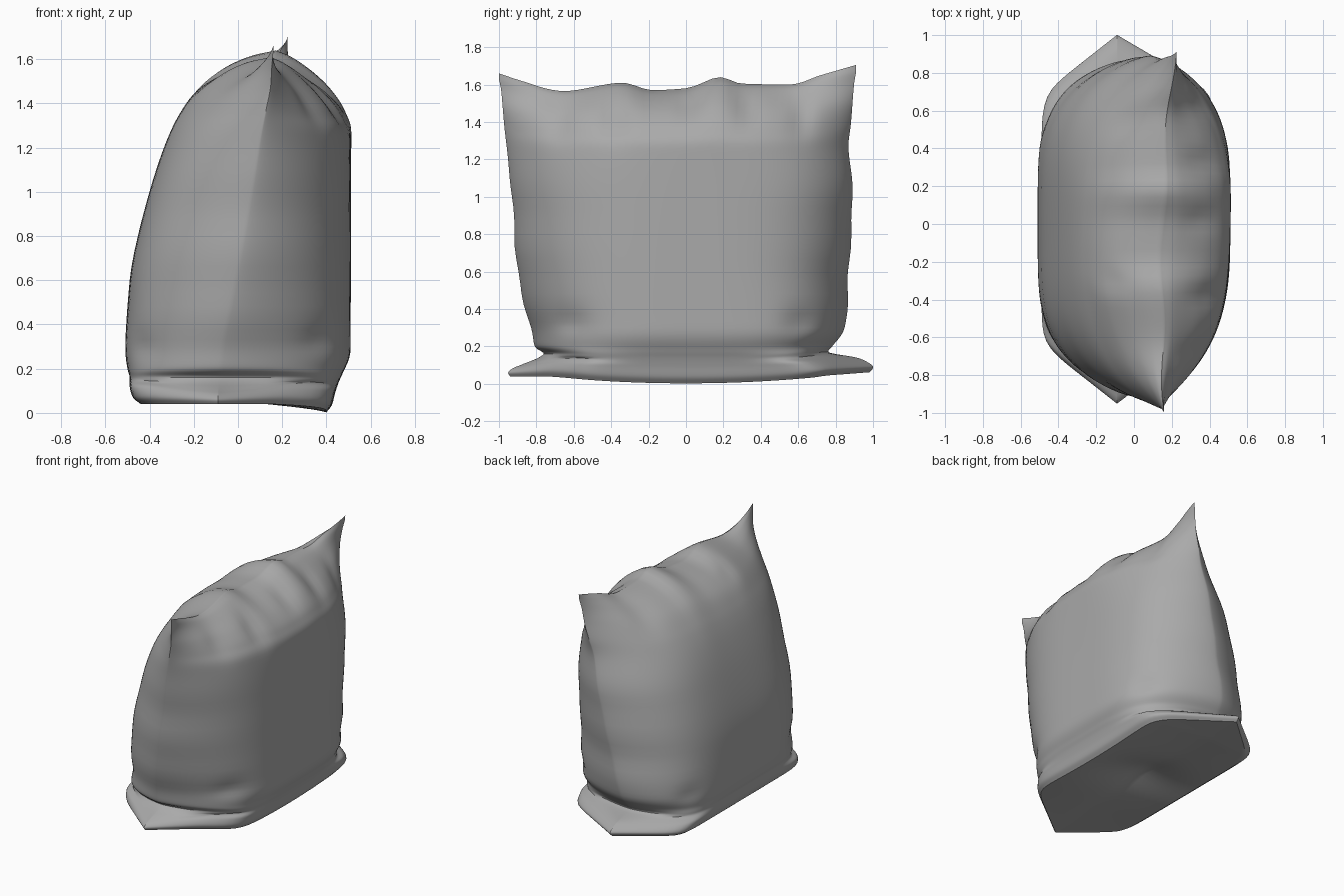
import bpy, bmesh, math

if "Cube" in bpy.data.objects:
    bpy.data.objects.remove(bpy.data.objects["Cube"])

# Horizontal sections, bottom to top:
# z, left x, right x, seam x, front y, back y, lens power p, lens power q
ROWS = [
    (0.04, -0.44, 0.40, -0.09, -0.94, 0.98, 6.0, 1.0),
    (0.07, -0.475, 0.425, -0.09, -0.95, 1.00, 6.0, 0.95),
    (0.12, -0.49, 0.44, -0.09, -0.91, 0.93, 6.0, 0.9),
    (0.16, -0.49, 0.455, -0.08, -0.76, 0.76, 6.5, 0.7),
    (0.20, -0.50, 0.475, -0.08, -0.81, 0.79, 5.2, 0.7),
    (0.30, -0.51, 0.51, -0.07, -0.83, 0.85, 4.5, 0.7),
    (0.60, -0.49, 0.51, -0.01, -0.90, 0.87, 4.0, 0.7),
    (1.00, -0.40, 0.51, 0.06, -0.93, 0.89, 3.7, 0.72),
    (1.26, -0.31, 0.51, 0.10, -0.96, 0.87, 3.1, 0.78),
    (1.36, -0.26, 0.48, 0.12, -0.97, 0.88, 2.7, 0.84),
    (1.46, -0.19, 0.405, 0.14, -0.98, 0.89, 2.3, 0.9),
    (1.54, -0.08, 0.30, 0.145, -0.99, 0.90, 1.9, 1.0),
    (1.58, 0.03, 0.22, 0.15, -1.00, 0.91, 1.6, 1.0),
    (1.60, 0.15, 0.15, 0.15, -1.00, 0.91, 1.6, 1.0),
]
# Height of the gathered top seam along y
TOP = [(-1.0, 1.66), (-0.88, 1.62), (-0.65, 1.565), (-0.35, 1.61), (-0.18, 1.57), (0.0, 1.58),
       (0.18, 1.64), (0.3, 1.605), (0.55, 1.60), (0.72, 1.65), (0.91, 1.705)]
# Dents in the cloth: y, z, size y, size z, depth, side (1 right, -1 left)
DENTS = [(-0.38, 1.46, 0.07, 0.12, 0.14, 1), (-0.68, 1.45, 0.07, 0.12, 0.12, 1),
         (0.02, 1.52, 0.06, 0.08, 0.14, 1), (0.33, 1.50, 0.06, 0.10, 0.14, 1),
         (0.62, 1.46, 0.06, 0.12, 0.12, 1), (0.55, 1.5, 0.08, 0.1, 0.1, -1),
         (-0.3, 1.53, 0.06, 0.07, 0.1, -1), (-0.62, 0.33, 0.09, 0.06, 0.05, 1),
         (0.62, 0.33, 0.09, 0.06, 0.05, 1), (-0.6, 0.3, 0.09, 0.06, 0.04, -1),
         (0.6, 0.3, 0.09, 0.06, 0.04, -1)]
N, STEPS = 64, 6


def smooth_rows(rows, steps):
    """Monotone cubic interpolation between rows."""
    def slope(i, c):
        if i in (0, len(rows) - 1):
            j = max(i, 1)
            return rows[j][c] - rows[j - 1][c]
        a, b = rows[i][c] - rows[i - 1][c], rows[i + 1][c] - rows[i][c]
        return 2 * a * b / (a + b) if a * b > 0 else 0
    out = []
    for i in range(len(rows) - 1):
        for k in range(steps):
            s = k / steps
            out.append([rows[i][c] * (2*s**3 - 3*s*s + 1) + slope(i, c) * (s**3 - 2*s*s + s)
                        + rows[i + 1][c] * (3*s*s - 2*s**3) + slope(i + 1, c) * (s**3 - s*s)
                        for c in range(len(rows[0]))])
    return out + [list(rows[-1])]


TOP_FINE = smooth_rows(TOP, 8)


def top_height(y):
    for (a, za), (b, zb) in zip(TOP_FINE, TOP_FINE[1:]):
        if y <= b:
            return za + (zb - za) * max(0, (y - a) / (b - a))
    return TOP_FINE[-1][1]


def point(row, t, side, k=1.0):
    """Point on a section; k below 1 shrinks it toward the bottom seam."""
    z, xl, xr, xs, y0, y1, p, q = row
    rise = z / 1.6
    jitter = 0.008 * math.sin(z * 19) * min(1, z * 2) * (1 - rise)
    y = (y0 + y1) / 2 + t * ((y1 - y0) / 2 + jitter)
    lean = side > 0 and t < 0           # flatter front right face
    f = max(0.0, 1 - abs(t) ** (p * (0.8 if lean else 1))) ** q
    # straight-edged folded ears at the base
    ear = min(1, max(0, (0.155 - z) / 0.03))
    r = max(1e-4, (1 - abs(t)) / (0.4 if lean else 0.31))
    f += ((1 + r ** -8) ** -0.125 - f) * ear
    for dy, dz, sy, sz, depth, s in DENTS:
        if s == side:
            f *= 1 - depth * math.exp(-((y - dy) / sy) ** 2 - ((z - dz) / sz) ** 2)
    seam = xs + (0.025 * t + 0.04 * t * t) * rise ** 3 + 0.012 * math.sin(y * 9) * rise ** 8
    x = seam + ((xr if side > 0 else xl) - xs) * f * k
    if side < 0:
        x = min(x, seam)
    low = max(0, 1 - z / 0.3)
    z += (top_height(y) - 1.6) * rise ** 9
    # underside: sags along the right edge, drawn in at the middle, back ear lifted
    if side > 0:
        z -= 0.042 * low ** 0.8 * f * k * max(0, 1 - (y / 0.75) ** 2)
    z += 0.025 * low * max(0, t - 0.7) / 0.3
    z -= 0.03 * ear * max(0, -t - 0.75) / 0.25 * max(0, (row[0] - 0.04) / 0.08)
    z += 0.06 * (1 - k) * math.exp(-(y / 0.2) ** 2) + 0.025 * (1 - k) * (1 - t * t)
    return x, y, max(0, z)


# Closed rings: right side front to back, then left side back to front
ts = [-math.cos(math.pi * i / N) for i in range(N + 1)]
walk = [(t, 1) for t in ts] + [(t, -1) for t in reversed(ts[1:-1])]
sections = smooth_rows(ROWS, STEPS)
levels = [(sections[0], k) for k in (0, 0.12, 0.3, 0.5, 0.7, 0.88)] + [(r, 1.0) for r in sections]

bm = bmesh.new()
rings = [[bm.verts.new(point(r, t, s, k)) for t, s in walk] for r, k in levels]
for a, b in zip(rings, rings[1:]):
    for i in range(len(walk)):
        j = (i + 1) % len(walk)
        bm.faces.new((a[i], a[j], b[j], b[i]))
bmesh.ops.remove_doubles(bm, verts=bm.verts, dist=0.0004)
bmesh.ops.recalc_face_normals(bm, faces=bm.faces)
mesh = bpy.data.meshes.new("pillow")
bm.to_mesh(mesh)
bm.free()
pillow = bpy.data.objects.new("pillow", mesh)
bpy.context.collection.objects.link(pillow)

# Dark grey cloth
cloth = bpy.data.materials.new("grey_cloth")
cloth.diffuse_color = (0.4, 0.4, 0.4, 1)
cloth.use_nodes = True
cloth.node_tree.nodes["Principled BSDF"].inputs["Base Color"].default_value = cloth.diffuse_color
mesh.materials.append(cloth)
bpy.context.view_layer.objects.active = pillow
pillow.select_set(True)
bpy.ops.object.shade_smooth_by_angle(angle=math.radians(40))
